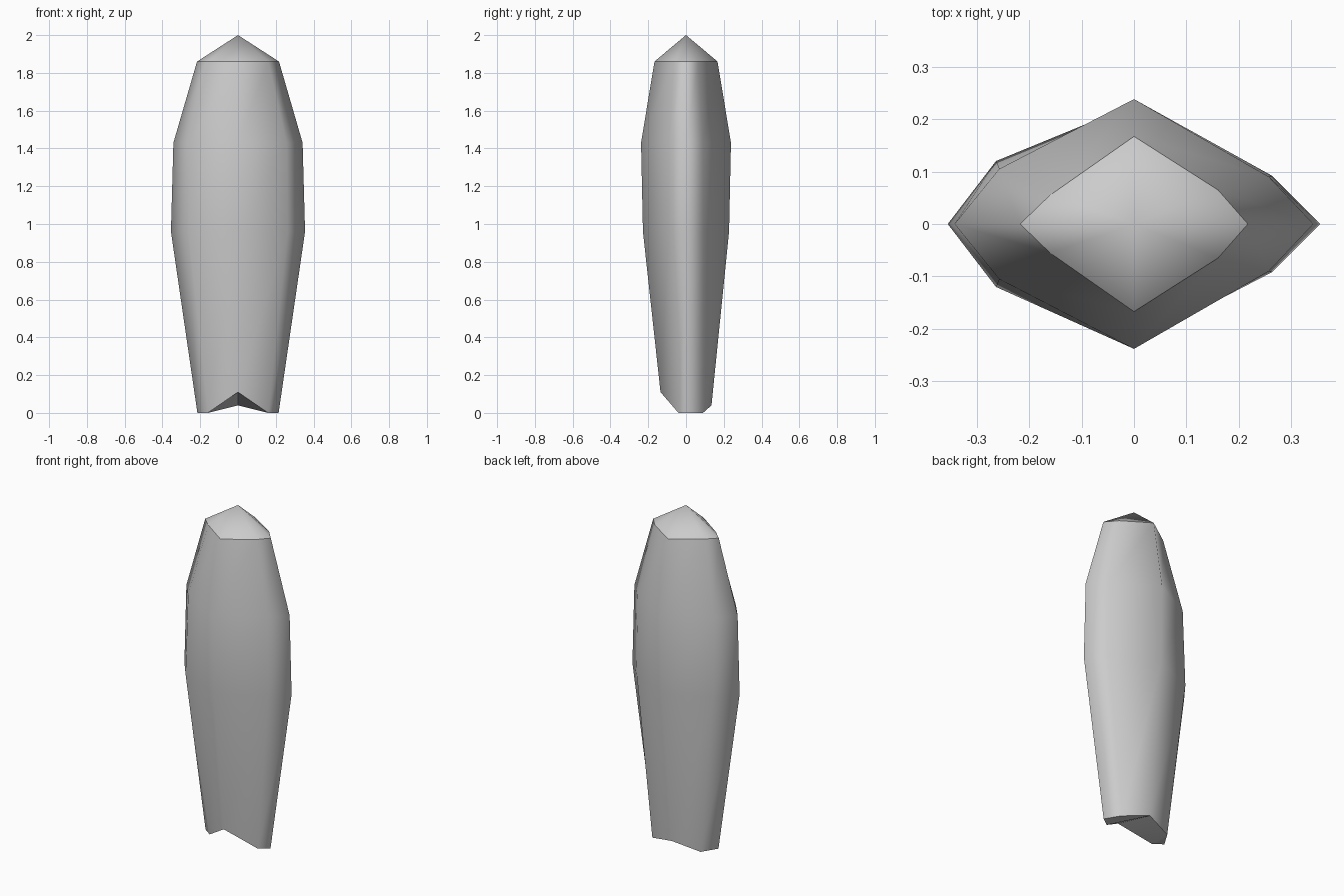
import bpy, bmesh

if "Cube" in bpy.data.objects:
    bpy.data.objects.remove(bpy.data.objects["Cube"])

def ring(bm, z, side, mid_x, mid_r, mid_l, depth):
    """Eight-sided pointed section, counter-clockwise from the right tip."""
    pts = [(side, 0), (mid_x, mid_r), (0, depth), (-mid_x, mid_l),
           (-side, 0), (-mid_x, -mid_l), (0, -depth), (mid_x, -mid_r)]
    return [bm.verts.new((x, y, z)) for x, y in pts]

bm = bmesh.new()

# Body sections, bottom to top
rings = [ring(bm, *s) for s in (
    (0.00, 0.215, 0.16, 0.09, 0.09, 0.135),
    (0.96, 0.355, 0.263, 0.092, 0.12, 0.228),
    (1.43, 0.342, 0.257, 0.09, 0.105, 0.238),
    (1.86, 0.217, 0.16, 0.065, 0.055, 0.167))]

# Notched foot: raised front and back points, front corners pulled inward
base, top = rings[0], rings[-1]
base[2].co.z = 0.04
base[6].co.z = 0.11
base[5].co.y = base[7].co.y = -0.04

# Side walls
for lo, hi in zip(rings, rings[1:]):
    for i in range(8):
        j = (i + 1) % 8
        bm.faces.new((lo[i], lo[j], hi[j], hi[i]))

# Pointed tip
apex = bm.verts.new((0, 0, 2))
for i in range(8):
    bm.faces.new((top[i], top[(i + 1) % 8], apex))

# Underside
for idx in ((0, 7, 1), (7, 6, 2, 1), (6, 5, 3, 2), (5, 4, 3)):
    bm.faces.new([base[i] for i in idx])

bmesh.ops.recalc_face_normals(bm, faces=bm.faces)

# Smooth walls and tip, with crisp rims at the top and the foot
for f in bm.faces:
    f.smooth = True
for loop in (base, top):
    for i in range(8):
        bm.edges.get((loop[i], loop[(i + 1) % 8])).smooth = False
bm.edges.get((base[2], base[6])).smooth = False

mesh = bpy.data.meshes.new("crystal_shard")
bm.to_mesh(mesh)
bm.free()
bpy.context.collection.objects.link(bpy.data.objects.new("crystal_shard", mesh))
